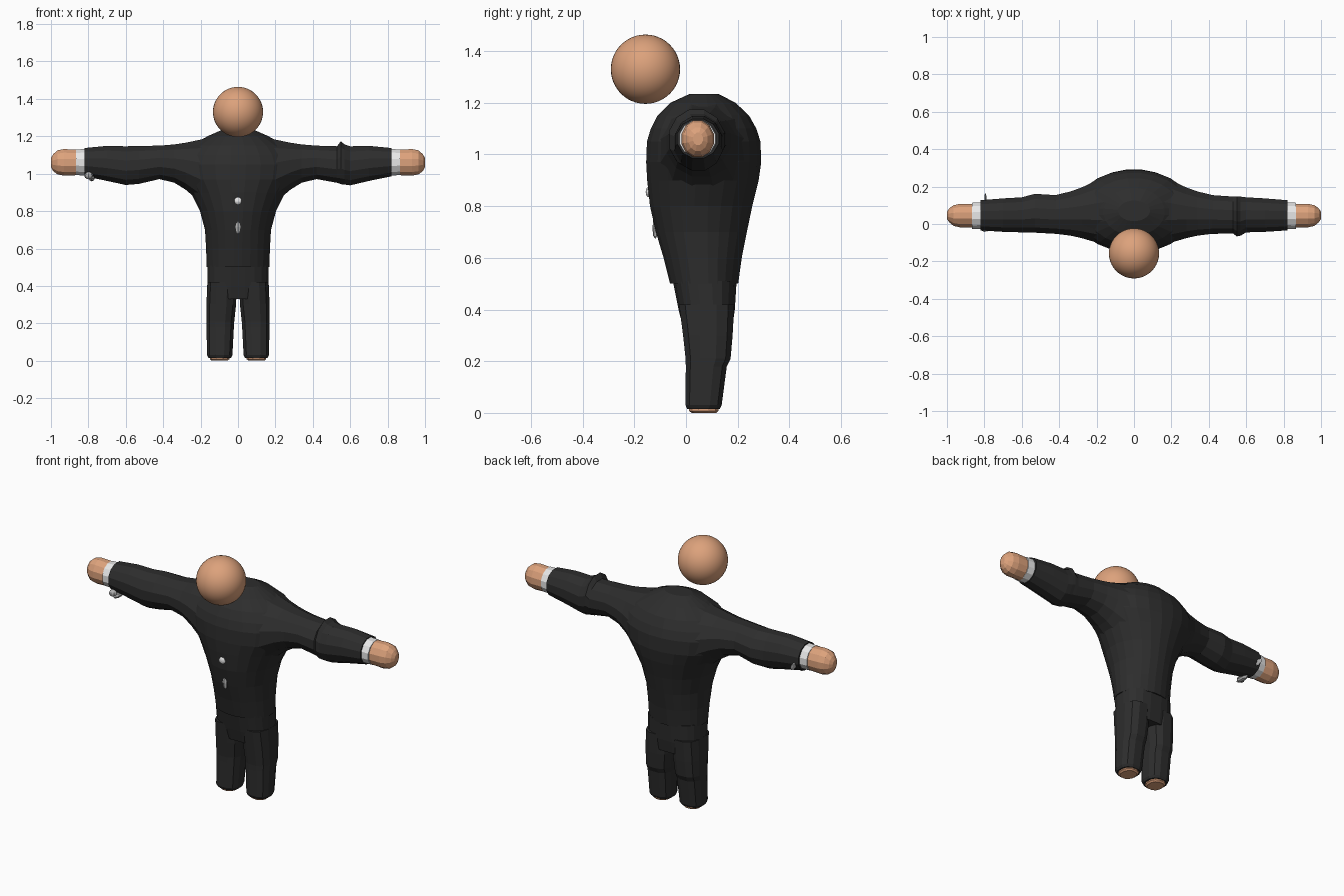
import bpy, bmesh, math
from mathutils import Vector

if "Cube" in bpy.data.objects:
    bpy.data.objects.remove(bpy.data.objects["Cube"])


def material(name, rgb):
    m = bpy.data.materials.new(name)
    m.diffuse_color = (*rgb, 1)
    m.use_nodes = True
    m.node_tree.nodes["Principled BSDF"].inputs["Base Color"].default_value = m.diffuse_color
    return m


BLACK = material("suit black", (0.026, 0.026, 0.026))
SKIN = material("skin tan", (0.72, 0.36, 0.20))
WHITE = material("shirt white", (0.80, 0.80, 0.80))
RED = material("tie red", (0.62, 0.06, 0.08))
GREY = material("metal grey", (0.45, 0.45, 0.45))


def finish(name, bm, *mats):
    bmesh.ops.recalc_face_normals(bm, faces=bm.faces[:])
    me = bpy.data.meshes.new(name)
    bm.to_mesh(me)
    bm.free()
    for m in mats:
        me.materials.append(m)
    ob = bpy.data.objects.new(name, me)
    bpy.context.collection.objects.link(ob)
    return ob


def loft(name, rings, axis, sides, mat, power=2.0):
    """rings: (position, low a, high a, low b, high b); a,b = x,y for axis z, y,z for axis x"""
    bm = bmesh.new()
    loops = []
    for p, a0, a1, b0, b1 in rings:
        loop = []
        for i in range(sides):
            t = 2 * math.pi * (i + 0.5) / sides
            c, s = math.cos(t), math.sin(t)
            a = (a0 + a1) / 2 + (a1 - a0) / 2 * math.copysign(abs(c) ** (2 / power), c)
            b = (b0 + b1) / 2 + (b1 - b0) / 2 * math.copysign(abs(s) ** (2 / power), s)
            loop.append(bm.verts.new((a, b, p) if axis == 'z' else (p, a, b)))
        loops.append(loop)
    for l0, l1 in zip(loops, loops[1:]):
        for i in range(sides):
            j = (i + 1) % sides
            bm.faces.new((l0[i], l0[j], l1[j], l1[i]))
    bm.faces.new(loops[0])
    bm.faces.new(loops[-1])
    return finish(name, bm, mat)


def union(ob, others):
    for o in others:
        mod = ob.modifiers.new("join", 'BOOLEAN')
        mod.operation = 'UNION'
        mod.solver = 'EXACT'
        mod.object = o
    dg = bpy.context.evaluated_depsgraph_get()
    me = bpy.data.meshes.new_from_object(ob.evaluated_get(dg))
    ob.modifiers.clear()
    ob.data = me
    for o in others:
        bpy.data.objects.remove(o)


# Jacket body: z, half width, front y, back y
body = [(0.50, .169, -.063, .203), (0.60, .172, -.088, .217), (0.70, .178, -.118, .237),
        (0.80, .205, -.141, .258), (0.90, .255, -.152, .283), (0.97, .305, -.156, .293),
        (1.05, .320, -.153, .290), (1.10, .300, -.138, .274), (1.15, .250, -.112, .246),
        (1.20, .165, -.062, .193), (1.235, .085, .015, .125)]
jacket = loft("jacket", [(z, -w, w, f, b) for z, w, f, b in body], 'z', 24, BLACK)

# Sleeves: one loft through the shoulders, with a fold at one elbow
half = [(.12, -.125, .27, .80, 1.215), (.20, -.105, .238, .84, 1.188), (.28, -.080, .200, .91, 1.170),
        (.34, -.066, .178, .948, 1.160), (.42, -.056, .158, .968, 1.153)]
lower = [(.70, -.045, .140, .958, 1.152), (.82, -.037, .130, .983, 1.140)]
right = half + [(.53, -.055, .150, .948, 1.150), (.55, -.070, .152, .940, 1.178),
                (.57, -.066, .150, .938, 1.160), (.60, -.048, .146, .934, 1.150)] + lower
left = half + [(.53, -.050, .165, .942, 1.152), (.60, -.048, .146, .936, 1.150)] + lower
arm = [(-r[0], *r[1:]) for r in reversed(left)] + right
union(jacket, [loft("sleeves", arm, 'x', 12, BLACK)])

# Cut the neckline, shirt front and tie into the jacket and colour the faces
bm = bmesh.new()
bm.from_mesh(jacket.data)


def region():
    faces = [f for f in bm.faces if f.normal.y < 0.3 and f.normal.z > -0.5
             and f.calc_center_median().z > 0.98 and abs(f.calc_center_median().x) < 0.26]
    geom = set(faces)
    for f in faces:
        geom.update(f.edges)
        geom.update(f.verts)
    return list(geom)


cuts = [((0, 0, 1.152), (0, 0, 1)), ((0, 0, 1.135), (0, 0, 1)), ((0, .02, 0), (0, 1, 0))]
for s in (-1, 1):
    cuts += [((s * .10, 0, 0), (1, 0, 0)), ((0, 0, 1.04), (-s * 1.12, 0, 1)),
             ((0, 0, 1.05), (-s * 2.3, 0, 1))]
bm.normal_update()
for co, no in cuts:
    bmesh.ops.bisect_plane(bm, geom=region(), dist=1e-5, plane_co=co, plane_no=Vector(no).normalized())
    bm.normal_update()
for f in bm.faces:
    c = f.calc_center_median()
    x = abs(c.x)
    f.material_index = 0
    if x < .10 and c.y < .02 and c.z > 1.152:
        f.material_index = 1
    elif x < .10 and c.y < 0 and 1.04 + 1.12 * x < c.z < 1.152:
        f.material_index = 3 if 1.05 + 2.3 * x < c.z < 1.135 else 2
    elif c.z < .505 and f.normal.z < -.9:
        f.material_index = 1
bm.to_mesh(jacket.data)
bm.free()
jacket.data.materials.clear()
for m in (BLACK, SKIN, WHITE, RED):
    jacket.data.materials.append(m)

# Trousers: hips joined with two legs, bare feet underneath
trousers = loft("trousers", [(.33, -.160, .160, -.012, .180), (.40, -.165, .165, -.030, .190),
                             (.51, -.164, .164, -.052, .197)], 'z', 20, BLACK, 2.5)
legs = []
for s, side in ((-1, "left"), (1, "right")):
    prof = [(.025, .035, .160, .003, .132), (.03, .028, .168, -.004, .140), (.18, .020, .170, -.003, .160),
            (.21, .018, .171, -.004, .175), (.30, .008, .171, -.014, .183), (.42, .004, .166, -.030, .190)]
    prof[0] = (.015, *prof[0][1:])
    flip = [(z, *sorted((s * a, s * b)), f, k) for z, a, b, f, k in prof]
    legs.append(loft(side + "_leg", flip, 'z', 12, BLACK, 2.5))
    a, b = sorted((s * .045, s * .152))
    loft(side + "_foot", [(0, a + .01, b - .01, .02, .118), (.008, a, b, .01, .127),
                          (.03, a, b, .01, .127)], 'z', 12, SKIN, 2.3)
union(trousers, legs)

# Shirt cuffs and hands
for s, side in ((-1, "left"), (1, "right")):
    loft(side + "_cuff", [(s * .80, -.028, .120, .987, 1.135), (s * .865, -.028, .116, .990, 1.132)],
         'x', 12, WHITE)
    loft(side + "_hand", [(s * .85, -.020, .110, .990, 1.130), (s * .93, -.020, .110, .987, 1.134),
                          (s * .965, -.012, .102, .994, 1.127), (s * .988, .008, .085, 1.012, 1.106),
                          (s * 1.0, .027, .066, 1.035, 1.085)], 'x', 12, SKIN)


def ball(name, loc, scale, mat, u=12, v=8, smooth=False):
    bm = bmesh.new()
    bmesh.ops.create_uvsphere(bm, u_segments=u, v_segments=v, radius=1)
    bmesh.ops.scale(bm, vec=scale, verts=bm.verts)
    bmesh.ops.translate(bm, vec=loc, verts=bm.verts)
    for f in bm.faces:
        f.smooth = smooth
    return finish(name, bm, mat)


# Floating head
ball("head", (0, -.157, 1.33), (.134, .134, .134), SKIN, 40, 24, True)

# Buttons on the front and the cuff link under one sleeve
ball("upper_button", (0, -.145, .855), (.020, .011, .020), WHITE)
ball("lower_button", (0, -.119, .715), (.015, .011, .042), GREY, 6, 4)
ball("cuff_link_front", (-.798, -.020, .990), (.024, .022, .020), GREY, 8, 6)
ball("cuff_link_drop", (-.782, .010, .975), (.018, .050, .016), GREY, 6, 4)
ball("cuff_link_back", (-.795, .135, 1.03), (.006, .032, .020), GREY, 6, 4)
